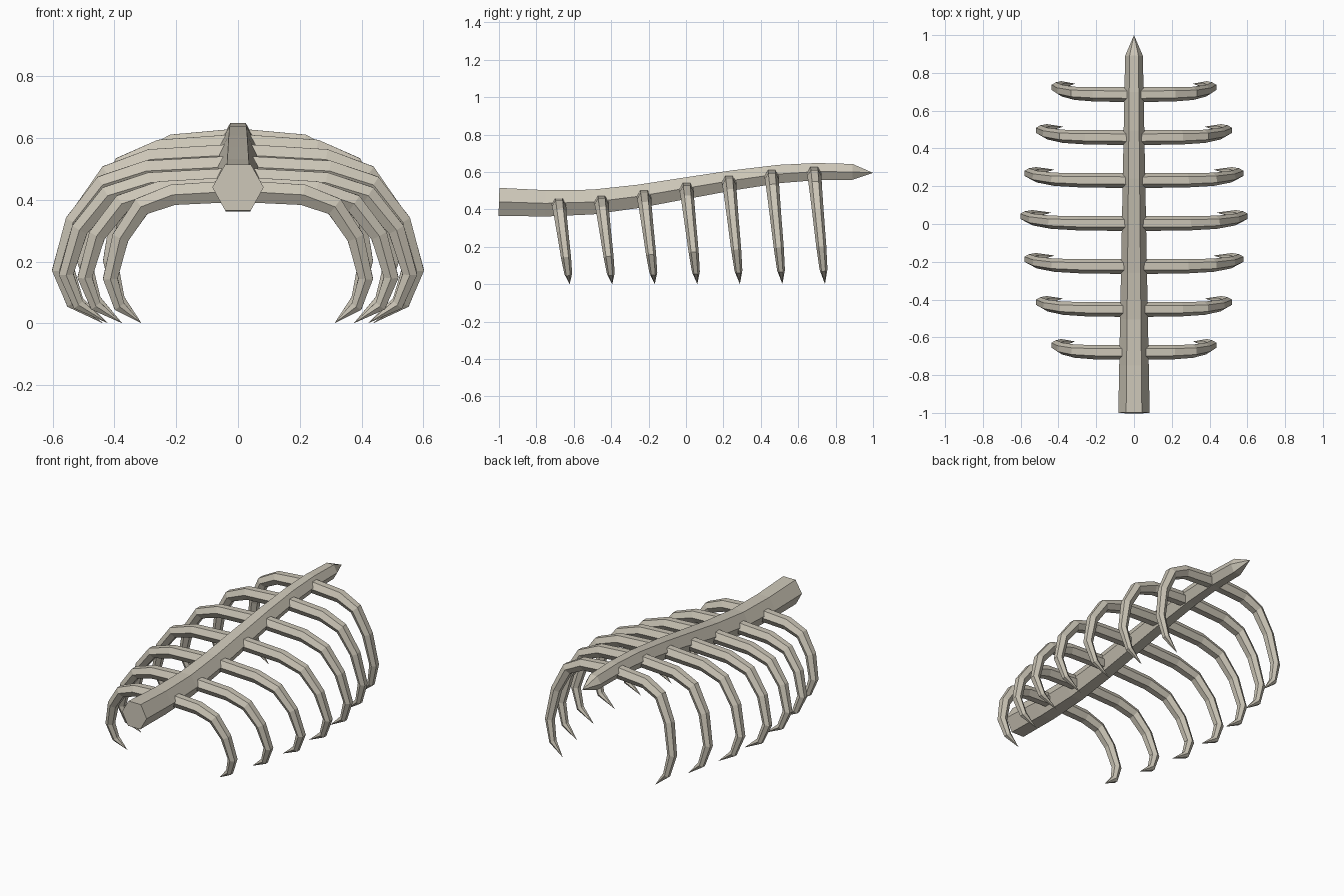
import bpy, bmesh, math
from mathutils import Vector

if "Cube" in bpy.data.objects:
    bpy.data.objects.remove(bpy.data.objects["Cube"])

bone = bpy.data.materials.new("bone")
bone.diffuse_color = (0.60, 0.56, 0.47, 1)
bone.use_nodes = True
bone.node_tree.nodes["Principled BSDF"].inputs["Base Color"].default_value = bone.diffuse_color


def tube(name, path, radii, side, flat=0.92):
    """Six-sided tapering tube along path, closed at the start, pointed at the end.
    side is the axis on which the two hexagon corners lie."""
    pts = [Vector(p) for p in path]
    bm = bmesh.new()
    rings = []
    for i in range(len(pts) - 1):
        t = (pts[i + 1] - pts[i]).normalized()
        if i > 0:
            t = (t + (pts[i] - pts[i - 1]).normalized()).normalized()
        s = (side - t * side.dot(t)).normalized()
        n = t.cross(s)
        ring = []
        for k in range(6):
            a = k * math.pi / 3
            ring.append(bm.verts.new(
                pts[i] + radii[i] * (s * math.cos(a) + n * math.sin(a) * flat / 0.866)))
        rings.append(ring)
    for a, b in zip(rings, rings[1:]):
        for k in range(6):
            j = (k + 1) % 6
            bm.faces.new((a[k], a[j], b[j], b[k]))
    tip = bm.verts.new(pts[-1])
    for k in range(6):
        bm.faces.new((rings[-1][k], rings[-1][(k + 1) % 6], tip))
    bm.faces.new(rings[0])
    bmesh.ops.recalc_face_normals(bm, faces=bm.faces)
    me = bpy.data.meshes.new(name)
    bm.to_mesh(me)
    bm.free()
    me.materials.append(bone)
    ob = bpy.data.objects.new(name, me)
    bpy.context.collection.objects.link(ob)
    return ob


# Spine: gently curved beam with a pointed rear end
spine = [(-1, .440), (-.75, .432), (-.5, .439), (-.25, .470), (0, .513),
         (.25, .555), (.5, .589), (.7, .602), (.89, .600), (1, .595)]
tube("spine", [(0, y, z) for y, z in spine],
     [.064 - .019 * y for y, z in spine], Vector((1, 0, 0)), .9)


def spine_z(y):
    for (y0, z0), (y1, z1) in zip(spine, spine[1:]):
        if y0 <= y <= y1:
            return z0 + (z1 - z0) * (y - y0) / (y1 - y0)


# Ribs: one curve profile (fraction of reach, fraction of height), scaled per pair
profile = [(0, 1), (.51, .972), (.755, .885), (.92, .65), (1, .34), (.93, .13), (.755, 0)]
thickness = [.040, .038, .035, .031, .027, .021, 0]
for i in range(7):
    y = -.68 + i * .2275
    reach = .435 + .165 * math.sin(math.pi * i / 6) - .022
    height = spine_z(y) - .006
    path = [(u * reach, y + .058 * (1 - v), v * height) for u, v in profile]
    rib = tube(f"rib_pair_{i + 1}", path, thickness, Vector((0, 1, 0)), .88)
    rib.modifiers.new("mirror", 'MIRROR').use_mirror_merge = False
